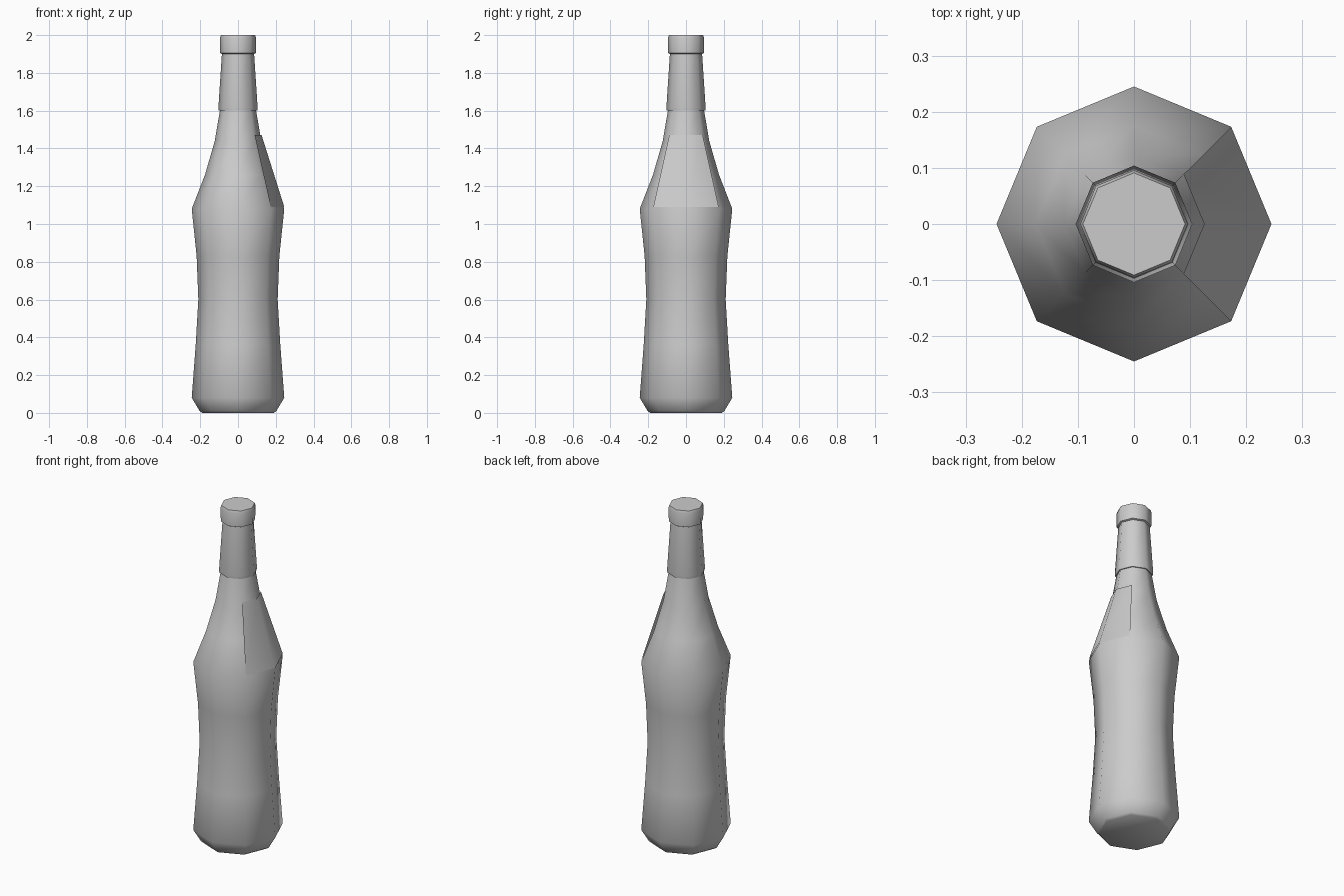
import bpy, bmesh, math

if "Cube" in bpy.data.objects:
    bpy.data.objects.remove(bpy.data.objects["Cube"])

SIDES = 8


def lathe(name, profile, first=0, count=SIDES, caps=True):
    """Sweep a (radius, z) profile around z with octagonal sections."""
    full = count == SIDES
    bm = bmesh.new()
    rings = []
    for r, z in profile:
        ring = []
        for i in range(count if full else count + 1):
            a = (first + i) * 2 * math.pi / SIDES
            ring.append(bm.verts.new((r * math.cos(a), r * math.sin(a), z)))
        rings.append(ring)
    for lo, hi in zip(rings, rings[1:]):
        for i in range(count):
            j = (i + 1) % len(lo)
            bm.faces.new((lo[i], lo[j], hi[j], hi[i]))
    if caps and full:
        bm.faces.new(rings[0][::-1])
        bm.faces.new(rings[-1])
    me = bpy.data.meshes.new(name)
    bm.to_mesh(me)
    bm.free()
    ob = bpy.data.objects.new(name, me)
    bpy.context.collection.objects.link(ob)
    bpy.ops.object.select_all(action='DESELECT')
    ob.select_set(True)
    bpy.context.view_layer.objects.active = ob
    bpy.ops.object.shade_smooth_by_angle(angle=math.radians(60))
    return ob


# Glass body with a pinched waist and tapering shoulder
lathe("bottle_body", [(0.19, 0), (0.203, 0.01), (0.245, 0.08), (0.224, 0.36),
                      (0.21, 0.6), (0.219, 0.83), (0.245, 1.08),
                      (0.175, 1.26), (0.123, 1.44), (0.096, 1.6), (0.09, 1.63)])

# Foil sleeve around the neck
lathe("neck_sleeve", [(0.094, 1.6), (0.102, 1.6), (0.104, 1.615),
                      (0.085, 1.905)])

# Cap with a softened rim
lathe("cap", [(0.084, 1.9), (0.094, 1.905), (0.096, 1.985), (0.091, 2.0)])

# Shoulder label covering two facets on the +x side
lathe("shoulder_label", [(0.245, 1.09), (0.125, 1.47)], first=-1, count=2)
